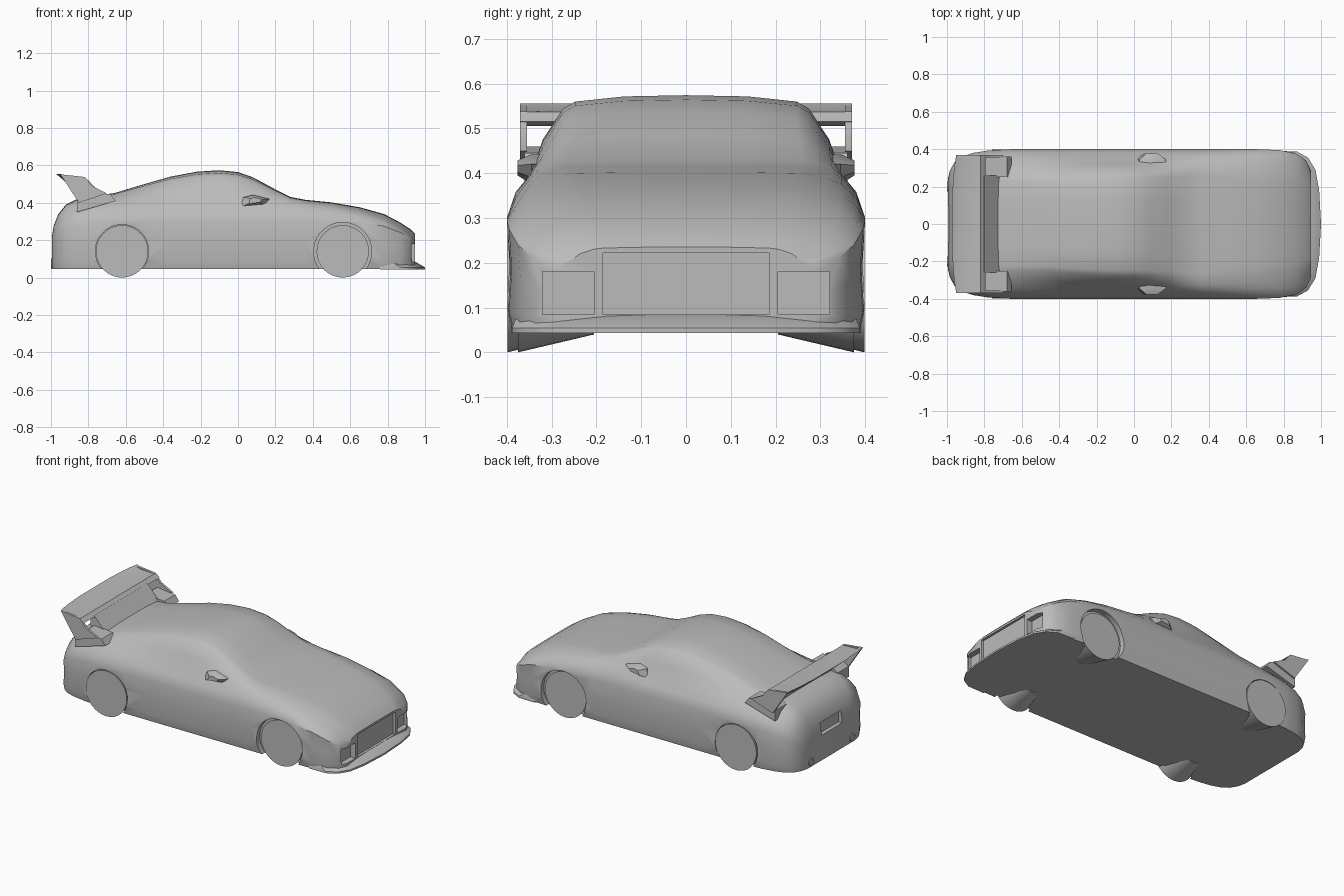
import bpy, bmesh, math
from mathutils import Matrix

cube = bpy.data.objects.get("Cube")
if cube:
    bpy.data.objects.remove(cube, do_unlink=True)

grey = bpy.data.materials.new("plain_grey")
grey.use_nodes = True
grey.diffuse_color = (0.5, 0.5, 0.5, 1)
for node in grey.node_tree.nodes:
    if node.type == "BSDF_PRINCIPLED":
        node.inputs["Base Color"].default_value = (0.5, 0.5, 0.5, 1)


def add_loft(bm, rings):
    """Bridge closed rings of points and cap both ends."""
    rows = [[bm.verts.new(p) for p in ring] for ring in rings]
    n = len(rows[0])
    for a, b in zip(rows, rows[1:]):
        for i in range(n):
            j = (i + 1) % n
            bm.faces.new((a[i], a[j], b[j], b[i]))
    bm.faces.new(rows[0])
    bm.faces.new(rows[-1])


def add_box(bm, x, y, z):
    corners = [(y[0], z[0]), (y[1], z[0]), (y[1], z[1]), (y[0], z[1])]
    add_loft(bm, [[(px, py, pz) for py, pz in corners] for px in x])


def add_disc(bm, centre, radius, depth, axis="X", sides=32, inner=None):
    """Round bar along y (axis X) or x (axis Y); inner is the radius at low y."""
    turn = Matrix.Rotation(math.pi / 2, 4, axis)
    bmesh.ops.create_cone(bm, cap_ends=True, segments=sides, radius1=radius,
                          radius2=inner or radius, depth=depth,
                          matrix=Matrix.Translation(centre) @ turn)


def finish(name, bm, mirror=False):
    bmesh.ops.recalc_face_normals(bm, faces=bm.faces)
    mesh = bpy.data.meshes.new(name)
    bm.to_mesh(mesh)
    bm.free()
    obj = bpy.data.objects.new(name, mesh)
    bpy.context.collection.objects.link(obj)
    mesh.materials.append(grey)
    if mirror:
        mod = obj.modifiers.new("mirror", "MIRROR")
        mod.use_axis = (False, True, False)
    return obj


def smooth(obj, angle=32):
    bpy.ops.object.select_all(action="DESELECT")
    obj.select_set(True)
    bpy.context.view_layer.objects.active = obj
    bpy.ops.object.shade_smooth_by_angle(angle=math.radians(angle))


def loft(name, rings, mirror=False):
    bm = bmesh.new()
    add_loft(bm, rings)
    obj = finish(name, bm, mirror)
    smooth(obj)
    return obj


# Body shell: x, half width, side height, belt height, roof half width, top
FLOOR = 0.045
STATIONS = [
    (-.995, .24, .15, .20, .18, .22), (-.985, .285, .19, .25, .21, .28),
    (-.96, .33, .23, .30, .235, .34), (-.92, .36, .26, .34, .25, .39),
    (-.86, .38, .28, .36, .26, .42), (-.78, .393, .29, .375, .26, .435),
    (-.66, .40, .30, .385, .25, .452), (-.5, .40, .30, .39, .25, .50),
    (-.36, .40, .30, .395, .26, .54), (-.22, .40, .30, .395, .27, .566),
    (-.1, .40, .30, .395, .275, .574), (0, .40, .30, .395, .275, .564),
    (.08, .40, .30, .395, .275, .536), (.18, .40, .30, .397, .28, .482),
    (.28, .40, .30, .395, .29, .431), (.36, .40, .30, .388, .29, .416),
    (.5, .40, .30, .375, .27, .402), (.65, .40, .295, .348, .26, .376),
    (.78, .395, .275, .312, .25, .34), (.87, .375, .24, .266, .24, .293),
    (.92, .34, .21, .23, .22, .26), (.945, .29, .185, .208, .205, .235),
]


def section(x, w, side, belt, roof, top):
    rise, crown = side - FLOOR, top - belt
    half = [(.97 * w, FLOOR), (w, FLOOR + .2 * rise),
            (.985 * w, FLOOR + .6 * rise), (w, side),
            (.95 * w, side + .6 * (belt - side)), (.87 * w, belt),
            ((.87 * w + roof) / 2 + .008, belt + .45 * crown),
            (roof, belt + .83 * crown), (.9 * roof, belt + .92 * crown),
            (.5 * roof, belt + .985 * crown)]
    ring = half + [(0, top)] + [(-y, z) for y, z in reversed(half)]
    return [(x, y, z) for y, z in ring]


body = loft("body_shell", [section(*s) for s in STATIONS])

# Wheel arches, air intakes and rear plate recess
AXLE = .14
WHEELS = {"front_wheel": (.56, .375, .155), "rear_wheel": (-.62, .399, .143)}
cut = bmesh.new()
for x, outer, arch in WHEELS.values():
    for s in (1, -1):
        add_disc(cut, (x, s * .45, AXLE), arch, .17, sides=40)
add_box(cut, (.93, 1.1), (-.185, .185), (.085, .222))
for s in (1, -1):
    add_box(cut, (.91, 1.1), sorted((s * .205, s * .32)), (.085, .18))
add_box(cut, (-1.1, -.97), (-.1, .1), (.2, .275))
cutter = finish("cutter", cut)
cutter.hide_render = True
mod = body.modifiers.new("openings", "BOOLEAN")
mod.operation = "DIFFERENCE"
mod.solver = "EXACT"
mod.object = cutter
graph = bpy.context.evaluated_depsgraph_get()
body.data = bpy.data.meshes.new_from_object(body.evaluated_get(graph))
body.modifiers.clear()
bpy.data.objects.remove(cutter, do_unlink=True)
smooth(body)

# Wheels, plain discs tapering inwards under the floor
for name, (x, outer, arch) in WHEELS.items():
    bm = bmesh.new()
    add_disc(bm, (x, outer - .085, AXLE), AXLE, .17, inner=.1)
    smooth(finish(name, bm, True))

# Front lip, wider at the floor than at the top
edge = [(.76, .39), (.87, .388), (.93, .355), (.97, .29), (.99, .18)]
plan = edge + [(1.0, 0)] + [(x, -y) for x, y in reversed(edge)]
loft("front_lip", [
    [(x, y, .043) for x, y in plan],
    [(x, y, .054) for x, y in plan],
    [(x - .05, y * .97, .084) for x, y in plan]])

# Rear wing blade: swept up and bowed backwards along its trailing edge
blade = [(-.97, .555), (-.93, .54), (-.82, .537), (-.795, .515),
         (-.83, .505), (-.92, .512)]
bow = [(-.37, .02), (-.3, .008), (-.15, -.003), (.15, -.003), (.3, .008), (.37, .02)]
loft("wing_blade", [[(x + shift * (x < -.9), y, z) for x, z in blade]
                    for y, shift in bow])

# Sloping duct wall between the blade and the rear deck
wall = [(-.83, .52), (-.80, .52), (-.72, .435), (-.82, .42)]
loft("wing_duct", [[(x, y, z) for x, z in wall] for y in (-.26, .26)])

# Wing end plates and struts
plate = [(-.95, .552), (-.82, .538), (-.78, .49), (-.70, .45), (-.85, .40), (-.89, .46)]
loft("wing_end_plate", [[(x, y, z) for x, z in plate] for y in (.355, .37)], True)
foot = [(-.86, .35), (-.86, .415), (-.80, .46), (-.68, .445), (-.655, .41)]
loft("wing_strut", [[(x, y, z) for x, z in foot] for y in (.25, .36)], True)

# Door mirrors, narrowing outwards
shell = [(.01, .375), (.03, .43), (.08, .442), (.17, .42), (.14, .39)]
loft("door_mirror", [
    [(x, .31, z) for x, z in shell],
    [(x, .345, z) for x, z in shell],
    [(.095 + (x - .095) * .45, .376, .415 + (z - .415) * .5) for x, z in shell]], True)

# Exhaust tips
bm = bmesh.new()
add_disc(bm, (-.97, .2, .075), .026, .058, "Y", 16)
bmesh.ops.recalc_face_normals(bm, faces=bm.faces)
tip = min(bm.faces, key=lambda f: f.calc_center_median().x)
bmesh.ops.inset_region(bm, faces=[tip], thickness=.006)
bmesh.ops.inset_region(bm, faces=[tip], thickness=.001, depth=-.02)
smooth(finish("exhaust_tip", bm, True))
